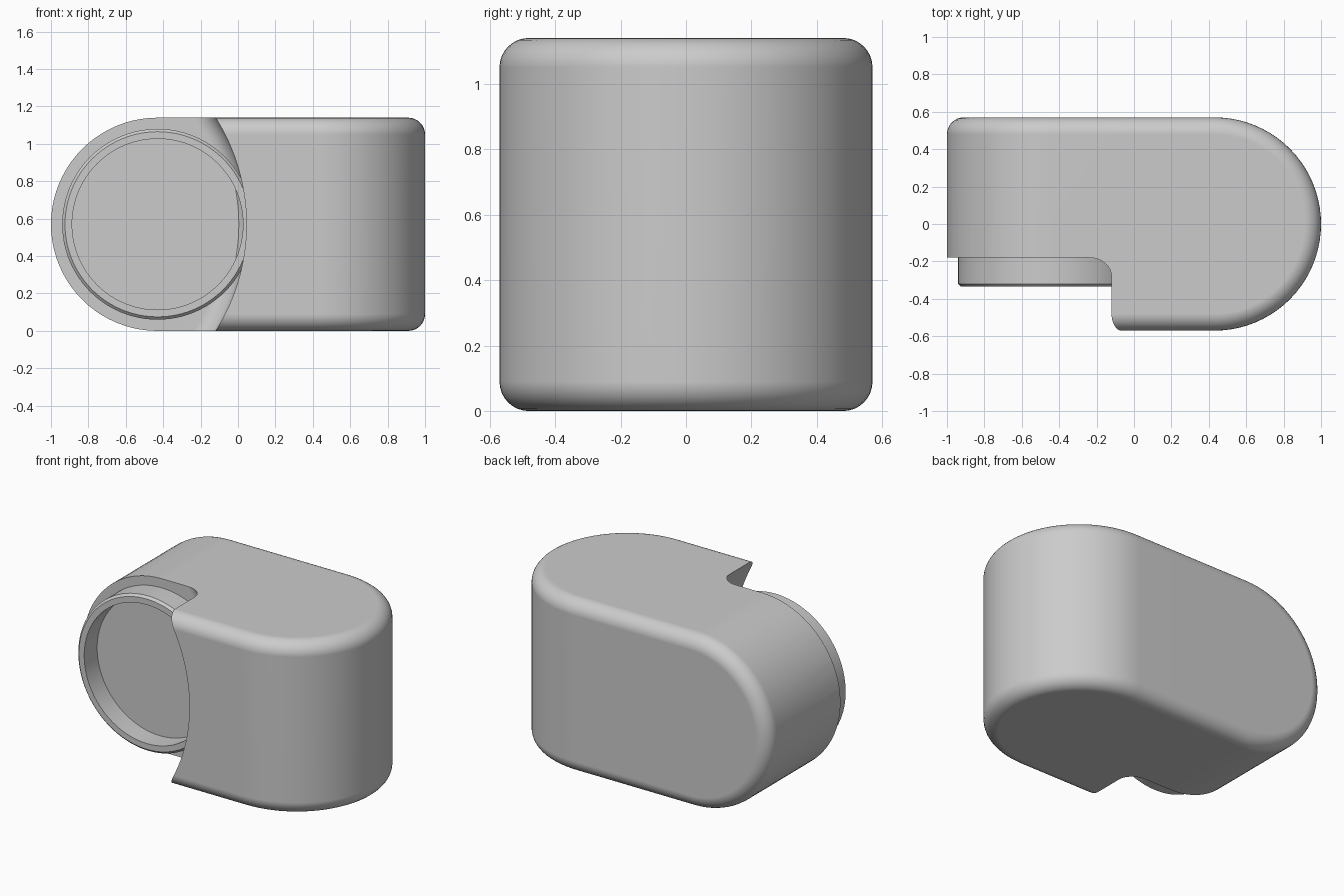
import bpy, bmesh, math
from mathutils import Matrix, Vector

if "Cube" in bpy.data.objects:
    bpy.data.objects.remove(bpy.data.objects["Cube"], do_unlink=True)

R = 0.57          # half height and half depth
CX = 0.43         # offset of the round end axes
B = 0.09          # edge rounding

grey = bpy.data.materials.new("light grey")
grey.use_nodes = True
colour = (0.6, 0.6, 0.6, 1)
grey.diffuse_color = colour
grey.node_tree.nodes["Principled BSDF"].inputs["Base Color"].default_value = colour


def make_object(name, bm):
    bmesh.ops.recalc_face_normals(bm, faces=bm.faces)
    mesh = bpy.data.meshes.new(name)
    bm.to_mesh(mesh)
    bm.free()
    mesh.materials.append(grey)
    obj = bpy.data.objects.new(name, mesh)
    bpy.context.collection.objects.link(obj)
    return obj


def select(obj):
    bpy.ops.object.select_all(action='DESELECT')
    obj.select_set(True)
    bpy.context.view_layer.objects.active = obj


def finish(obj):
    select(obj)
    bpy.ops.object.shade_smooth_by_angle(angle=math.radians(30))
    obj.modifiers.new("even shading", 'WEIGHTED_NORMAL').keep_sharp = True


def half_body(bm, place, arc=40, steps=8):
    """D-shaped prism with rounded rims, left open on the x = 0 plane."""
    turns = [math.pi / 2 * k / steps for k in range(steps + 1)]
    rims = [(R - B + B * math.sin(t), -(R - B) - B * math.cos(t)) for t in turns]
    rims += [(r, -y) for r, y in reversed(rims)]
    loops = []
    for r, y in rims:
        pts = [(0, y, r)]
        for i in range(arc + 1):
            a = math.pi * (0.5 + i / arc)
            pts.append((-CX + r * math.cos(a), y, r * math.sin(a)))
        pts.append((0, y, -r))
        loops.append([bm.verts.new(place(*p)) for p in pts])
    for low, high in zip(loops, loops[1:]):
        for i in range(len(low) - 1):
            bm.faces.new((low[i], low[i + 1], high[i + 1], high[i]))
    bm.faces.new(loops[0])
    bm.faces.new(loops[-1])


def lathe(name, profile, centre_x, sides=96):
    """Turn (radius, y) points about an axis parallel to y."""
    bm = bmesh.new()
    verts = [bm.verts.new((r, y, 0)) for r, y in profile]
    edges = [bm.edges.new(pair) for pair in zip(verts, verts[1:])]
    bmesh.ops.spin(bm, geom=verts + edges, cent=(0, 0, 0), axis=(0, 1, 0),
                   angle=math.tau, steps=sides, use_merge=False)
    bmesh.ops.remove_doubles(bm, verts=bm.verts, dist=1e-5)
    bmesh.ops.translate(bm, verts=bm.verts, vec=(centre_x, 0, R))
    return make_object(name, bm)


# Body: one end round about y, the other round about z
bm = bmesh.new()
half_body(bm, lambda x, y, z: Vector((x, y, z + R)))
half_body(bm, lambda x, y, z: Vector((-x, z, y + R)))
bmesh.ops.remove_doubles(bm, verts=bm.verts, dist=1e-5)
body = make_object("body", bm)

# Curved notch with a filleted inner corner
NOTCH, FLOOR, FILLET = 1.067, -0.18, 0.1
profile = [(0, -1), (NOTCH, -1)]
for k in range(9):
    t = math.pi / 2 * k / 8
    profile.append((NOTCH - FILLET + FILLET * math.cos(t),
                    FLOOR - FILLET + FILLET * math.sin(t)))
profile.append((0, FLOOR))
cutter = lathe("notch_cutter", profile, -1.022, 160)
cut = body.modifiers.new("notch", 'BOOLEAN')
cut.operation = 'DIFFERENCE'
cut.solver = 'EXACT'
cut.object = cutter
select(body)
bpy.ops.object.modifier_apply(modifier=cut.name)
bpy.data.objects.remove(cutter, do_unlink=True)
finish(body)

# Shallow round cup standing out of the notch floor
cup = lathe("round_cup", [(0, -0.2), (0.457, -0.2), (0.457, -0.335),
                          (0.495, -0.335), (0.51, -0.32), (0.51, -0.12),
                          (0, -0.12)], -CX)
finish(cup)
